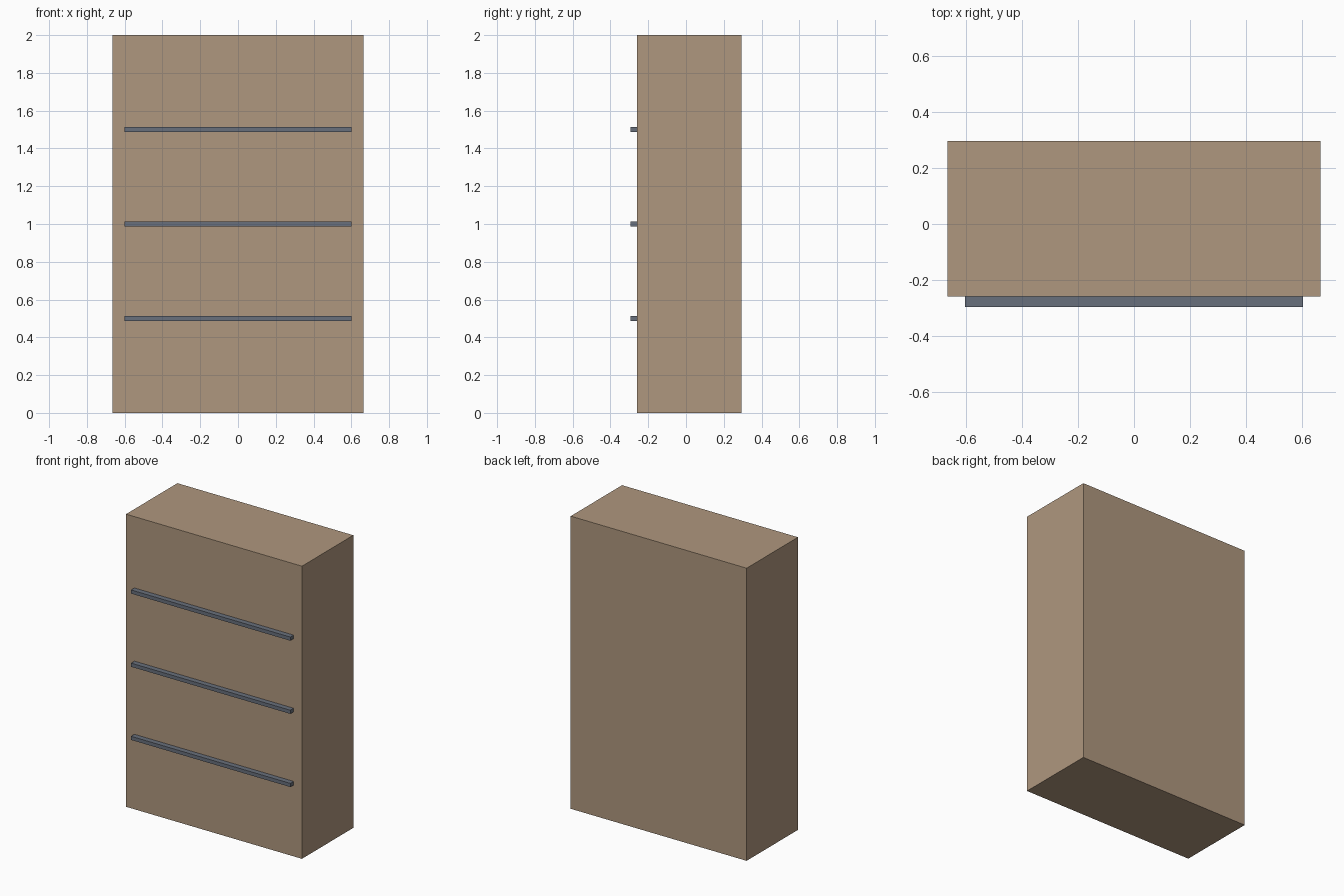
import bpy

if "Cube" in bpy.data.objects:
    bpy.data.objects.remove(bpy.data.objects["Cube"])


def material(name, rgb):
    m = bpy.data.materials.new(name)
    m.diffuse_color = (*rgb, 1.0)
    m.use_nodes = True
    m.node_tree.nodes["Principled BSDF"].inputs["Base Color"].default_value = m.diffuse_color
    return m


def box(name, lo, hi, mat):
    """Axis-aligned box between two corners."""
    centre = [(a + b) / 2 for a, b in zip(lo, hi)]
    bpy.ops.mesh.primitive_cube_add(size=1, location=centre)
    ob = bpy.context.object
    ob.name = name
    ob.scale = [b - a for a, b in zip(lo, hi)]
    bpy.ops.object.transform_apply(location=False, rotation=False, scale=True)
    ob.data.materials.append(mat)
    return ob


wood = material("wood", (0.43, 0.31, 0.21))
metal = material("dark_metal", (0.14, 0.16, 0.20))

FRONT = -0.259

# Cabinet body
box("cabinet_body", (-0.665, FRONT, 0), (0.665, 0.295, 2), wood)

# Three horizontal rails on the front face
for i, z in enumerate((0.5, 1.0, 1.5), 1):
    box(f"front_rail_{i}", (-0.602, -0.295, z - 0.0125),
        (0.602, FRONT, z + 0.0125), metal)
